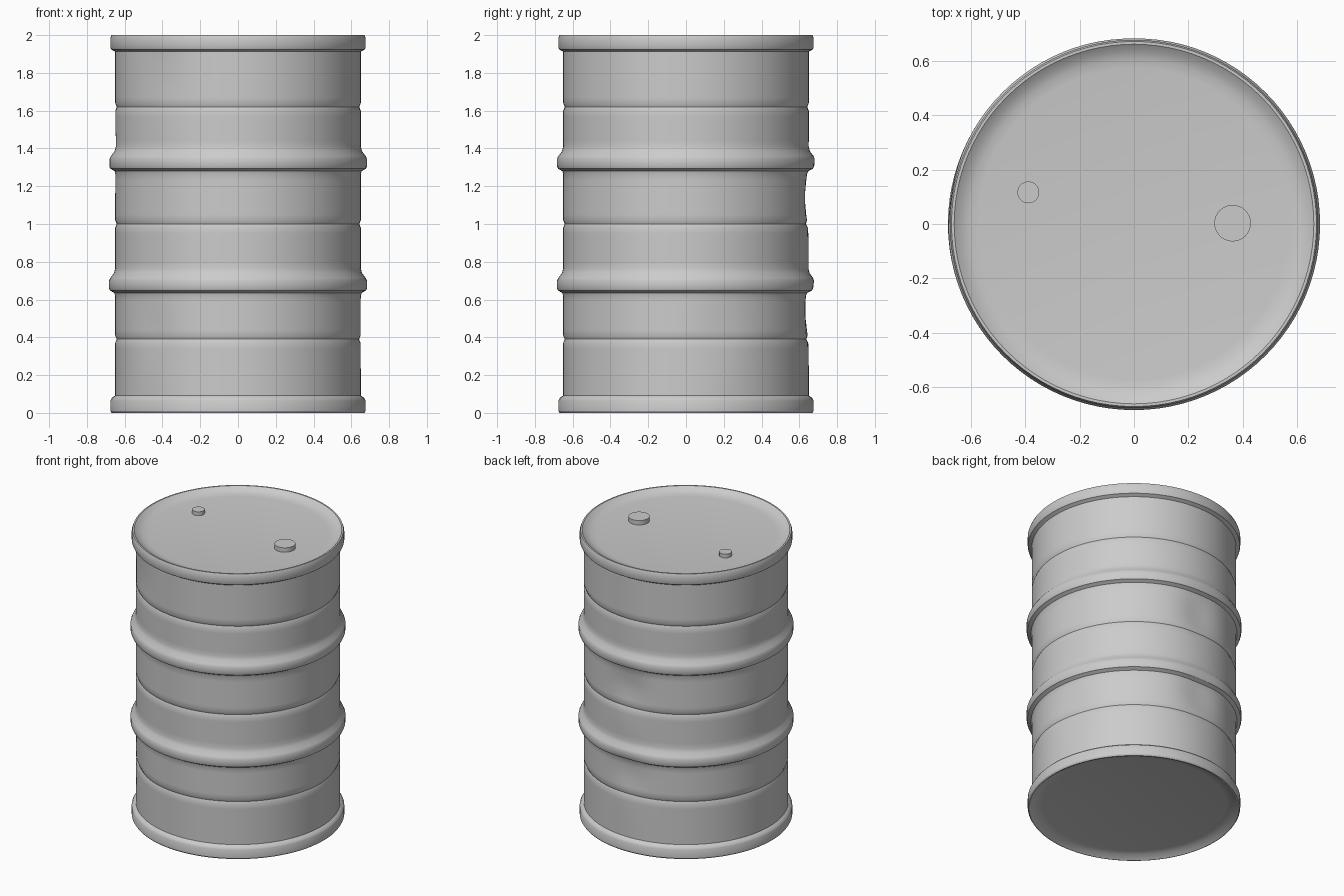
import bpy, bmesh, math

cube = bpy.data.objects.get("Cube")
if cube:
    bpy.data.objects.remove(cube, do_unlink=True)

steel = bpy.data.materials.new("grey steel")
steel.use_nodes = True
colour = (0.6, 0.6, 0.6, 1)
steel.diffuse_color = colour
steel.node_tree.nodes["Principled BSDF"].inputs["Base Color"].default_value = colour

SEGMENTS = 96
BODY = 0.65


def finish(name, bm, angle=30):
    bmesh.ops.recalc_face_normals(bm, faces=bm.faces)
    mesh = bpy.data.meshes.new(name)
    bm.to_mesh(mesh)
    bm.free()
    mesh.materials.append(steel)
    ob = bpy.data.objects.new(name, mesh)
    bpy.context.collection.objects.link(ob)
    bpy.ops.object.select_all(action='DESELECT')
    ob.select_set(True)
    bpy.context.view_layer.objects.active = ob
    bpy.ops.object.shade_smooth_by_angle(angle=math.radians(angle))
    return ob


def lathe(profile):
    """Spin (radius, height) points around z and close both ends."""
    bm = bmesh.new()
    rings = []
    for r, z in profile:
        rings.append([bm.verts.new((r * math.cos(a), r * math.sin(a), z))
                      for a in (math.tau * i / SEGMENTS for i in range(SEGMENTS))])
    for low, high in zip(rings, rings[1:]):
        for i in range(SEGMENTS):
            j = (i + 1) % SEGMENTS
            bm.faces.new((low[i], low[j], high[j], high[i]))
    bm.faces.new(rings[0][::-1])
    bm.faces.new(rings[-1])
    return bm


def groove(z):
    return [(BODY, z - 0.02), (0.642, z), (BODY, z + 0.02)]


def hoop(z):
    return [(BODY, z - 0.06), (0.655, z - 0.045), (0.678, z - 0.032), (0.683, z - 0.02),
            (0.683, z + 0.02), (0.676, z + 0.035), (0.657, z + 0.06), (BODY, z + 0.085)]


def wall(z0, z1, steps=4):
    return [(BODY, z0 + (z1 - z0) * i / steps) for i in range(steps + 1)]


# Barrel shell: recessed base, rims, grooves and rolling hoops
profile = [(0.585, 0.03), (0.63, 0.022), (0.662, 0), (0.67, 0), (0.676, 0.01),
           (0.676, 0.065), (0.668, 0.08), (BODY, 0.092)]
profile += wall(0.12, 0.34) + groove(0.39)
profile += wall(0.44, 0.59, 3) + hoop(0.68)
profile += wall(0.80, 0.95, 3) + groove(1.0)
profile += wall(1.05, 1.23, 3) + hoop(1.325)
profile += wall(1.44, 1.57, 3) + groove(1.62)
profile += wall(1.67, 1.89)
profile += [(BODY, 1.912), (0.672, 1.925), (0.676, 1.935), (0.676, 1.985),
            (0.67, 2.0), (0.66, 2.0), (0.635, 1.981), (0.605, 1.971), (0.572, 1.967)]
bm = lathe(profile)

# Shallow dents: (angle in degrees, height, depth)
DENTS = [(90, 1.14, 0.022), (90, 0.55, 0.02), (235, 1.75, 0.006),
         (228, 0.42, 0.008), (172, 1.4, 0.006), (15, 0.42, 0.006)]
for v in bm.verts:
    r = math.hypot(v.co.x, v.co.y)
    if 0.1 < v.co.z < 1.9 and r > 0.64:
        turn = math.atan2(v.co.y, v.co.x)
        push = 0
        for deg, z, depth in DENTS:
            d = (turn - math.radians(deg) + math.pi) % math.tau - math.pi
            push += depth * math.exp(-(d / 0.2) ** 2 - ((v.co.z - z) / 0.13) ** 2)
        v.co.x *= 1 - push / r
        v.co.y *= 1 - push / r
finish("barrel_shell", bm)

# Bung caps on the lid
for name, x, y, r, top in (("large_bung", 0.362, 0.003, 0.067, 1.998),
                           ("small_bung", -0.388, 0.116, 0.04, 1.994)):
    bm = bmesh.new()
    base = 1.96
    bmesh.ops.create_cone(bm, cap_ends=True, segments=32, radius1=r, radius2=r, depth=top - base)
    bmesh.ops.translate(bm, verts=bm.verts, vec=(x, y, (top + base) / 2))
    finish(name, bm)
